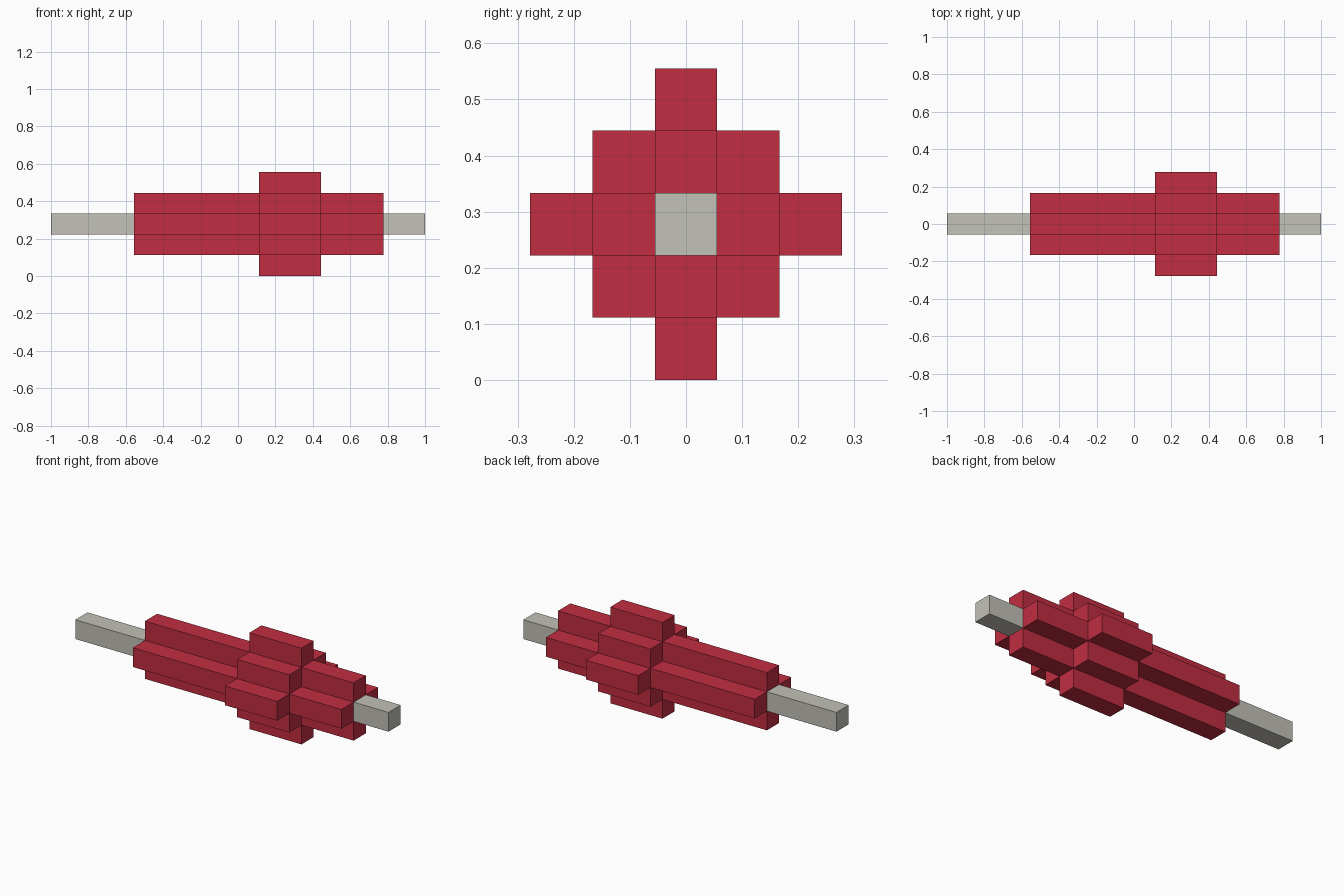
import bpy
import bmesh

if "Cube" in bpy.data.objects:
    bpy.data.objects.remove(bpy.data.objects["Cube"], do_unlink=True)

U = 1 / 9          # edge of one block
AXIS_Z = 2.5 * U   # height of the long axis


def make_material(name, color):
    mat = bpy.data.materials.new(name)
    mat.use_nodes = True
    mat.diffuse_color = color
    mat.node_tree.nodes["Principled BSDF"].inputs["Base Color"].default_value = color
    return mat


def extrude_profile(name, quarter, x0, x1, mat):
    """Turn a quarter outline four times about the x axis and extrude it from x0 to x1 (in blocks)."""
    outline, points = [], list(quarter)
    for _ in range(4):
        outline += points
        points = [(-z, y) for y, z in points]
    bm = bmesh.new()
    cap = bm.faces.new([bm.verts.new((x0 * U, y * U, AXIS_Z + z * U)) for y, z in outline])
    side = bmesh.ops.extrude_face_region(bm, geom=[cap], use_keep_orig=True)
    moved = [v for v in side["geom"] if isinstance(v, bmesh.types.BMVert)]
    bmesh.ops.translate(bm, verts=moved, vec=((x1 - x0) * U, 0, 0))
    bmesh.ops.recalc_face_normals(bm, faces=bm.faces[:])
    mesh = bpy.data.meshes.new(name)
    bm.to_mesh(mesh)
    bm.free()
    mesh.materials.append(mat)
    obj = bpy.data.objects.new(name, mesh)
    bpy.context.collection.objects.link(obj)
    return obj


red = make_material("crimson red", (0.533, 0.027, 0.053, 1))
grey = make_material("warm grey", (0.539, 0.533, 0.479, 1))

# Quarter outlines in blocks: square, plus and stepped diamond
square = [(0.5, 0.5)]
plus = [(1.5, -0.5), (1.5, 0.5), (0.5, 0.5)]
diamond = [(2.5, -0.5), (2.5, 0.5), (1.5, 0.5), (1.5, 1.5), (0.5, 1.5)]

# Rod ends, ribbed body and wide collar
extrude_profile("long_rod_end", square, -9, -5, grey)
extrude_profile("short_rod_end", square, 7, 9, grey)
extrude_profile("body", plus, -5, 7, red)
extrude_profile("collar", diamond, 1, 4, red)
